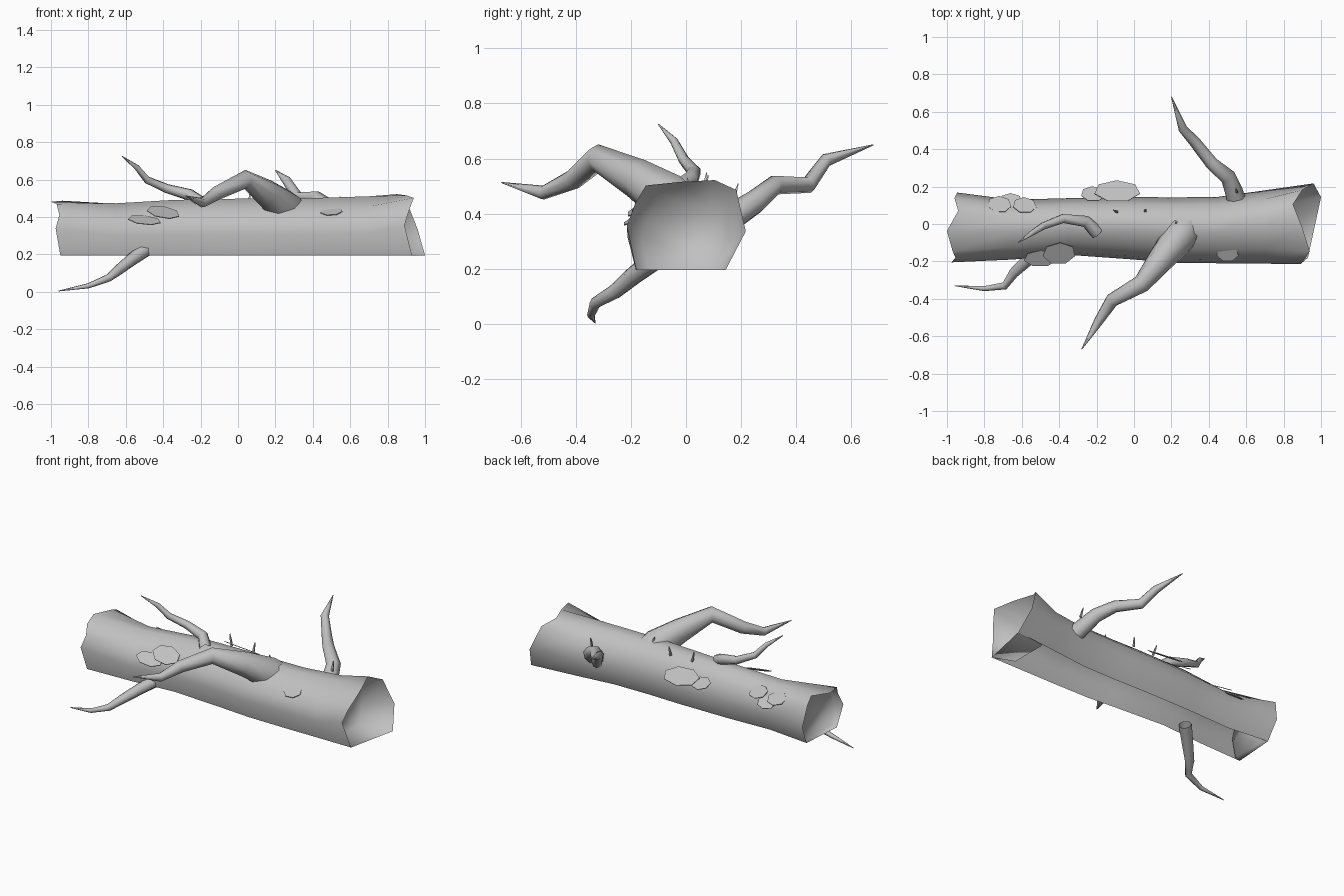
import bpy, bmesh, math
from mathutils import Vector, Matrix

if "Cube" in bpy.data.objects:
    bpy.data.objects.remove(bpy.data.objects["Cube"])

bark = bpy.data.materials.new("bark_grey")
bark.diffuse_color = (0.53, 0.53, 0.53, 1)
bark.use_nodes = True
bark.node_tree.nodes["Principled BSDF"].inputs["Base Color"].default_value = bark.diffuse_color


def finish(name, bm, angle=40):
    bmesh.ops.recalc_face_normals(bm, faces=bm.faces)
    me = bpy.data.meshes.new(name)
    bm.to_mesh(me)
    bm.free()
    me.materials.append(bark)
    ob = bpy.data.objects.new(name, me)
    bpy.context.collection.objects.link(ob)
    bpy.ops.object.select_all(action='DESELECT')
    ob.select_set(True)
    bpy.context.view_layer.objects.active = ob
    bpy.ops.object.shade_smooth_by_angle(angle=math.radians(angle))
    return ob


def bridge(bm, a, b, closed):
    n = len(a)
    for i in range(n if closed else n - 1):
        j = (i + 1) % n
        bm.faces.new((a[i], a[j], b[j], b[i]))


# Hollow trunk, open underneath: profiles run front bottom, over the top, to back bottom
END = [(.08, 0), (0, .49), (.07, .74), (.16, .94), (.45, .98),
       (.74, 1), (.92, .89), (1, .43), (.83, 0)]
MIDDLE = [(.08, 0), (0, .37), (.05, .61), (.21, .81), (.46, .98),
          (.68, .97), (.88, .77), (1, .41), (.83, 0)]
LEFT = [-.95, -.975, -.955, -.97, -1.0, -.94, -.96, -.945, -.93]
RIGHT = [.93, .89, .915, .94, .90, .85, .90, .96, 1.0]
# x, front y, back y, top z
STATIONS = [(None, -.205, .168, .487), (-.65, -.19, .13, .479), (-.35, -.165, .138, .497),
            (0, -.19, .145, .504), (.2, -.207, .142, .507), (.45, -.21, .145, .509),
            (.7, -.212, .18, .517), (None, -.215, .217, .522)]
FLOOR = .195


def trunk():
    bm = bmesh.new()
    rings = []
    for k, (x, y0, y1, top) in enumerate(STATIONS):
        ends = LEFT if k == 0 else RIGHT
        rings.append([bm.verts.new((ends[i] if x is None else x,
                                    y0 + (y1 - y0) * u, FLOOR + (top - FLOOR) * v))
                      for i, (u, v) in enumerate(END if x is None else MIDDLE)])
    for a, b in zip(rings, rings[1:]):
        bridge(bm, a, b, False)
    # Broken ends: a nearly flush face on the left, a shallow bowl on the right
    for ring, x, s in ((rings[0], -.91, .95), (rings[-1], .79, .74)):
        inner = [bm.verts.new((x, v.co.y * s, FLOOR + .004 + (v.co.z - FLOOR) * s)) for v in ring]
        bridge(bm, ring, inner, True)
        bm.faces.new(inner)
    finish("trunk", bm, 95)


def branch(name, path, sides=7, base=False):
    """Tapered, crooked tube; each path point is x, y, z, radius."""
    bm = bmesh.new()
    pts = [Vector(p[:3]) for p in path]
    normal, rings = None, []
    for i, p in enumerate(pts):
        t = (pts[min(i + 1, len(pts) - 1)] - pts[max(i - 1, 0)]).normalized()
        if normal is None:
            normal = t.orthogonal()
        normal = (normal - t * normal.dot(t)).normalized()
        side = t.cross(normal)
        r = path[i][3]
        rings.append([bm.verts.new(p + r * (math.cos(a) * normal + math.sin(a) * side))
                      for a in (2 * math.pi * k / sides for k in range(sides))])
    for a, b in zip(rings, rings[1:]):
        bridge(bm, a, b, True)
    bm.faces.new(rings[-1])
    if base:
        bm.faces.new(rings[0])
    finish(name, bm, 60)


def shelf(name, x, y, z, rx, ry, tilt, turn=0, sides=7):
    """Thin polygonal bracket fungus, outer edge drooping."""
    bm = bmesh.new()
    bmesh.ops.create_cone(bm, cap_ends=True, segments=sides, radius1=1, radius2=1, depth=1)
    m = (Matrix.Translation((x, y, z)) @ Matrix.Rotation(math.radians(turn), 4, 'Y')
         @ Matrix.Rotation(math.radians(tilt), 4, 'X') @ Matrix.Diagonal((rx, ry, .004, 1)))
    bm.transform(m)
    finish(name, bm, 30)


def twig(name, base, lean):
    """Short splinter standing on the trunk."""
    p = Vector(base)
    tip = p + Vector(lean)
    branch(name, [(*p, .008), (*p.lerp(tip, .6), .006), (*tip, .002)], 4)


trunk()

# Branches
branch("front_branch", [(.29, .0, .40, .095), (.25, -.06, .455, .095), (.16, -.17, .525, .075),
                        (.04, -.32, .602, .05), (-.12, -.41, .525, .038),
                        (-.19, -.52, .476, .026), (-.28, -.67, .513, .002)], base=True)
branch("back_branch", [(.55, .11, .355, .055), (.53, .18, .395, .05), (.5, .255, .445, .044),
                       (.415, .325, .505, .036), (.32, .445, .505, .031),
                       (.26, .51, .595, .025), (.2, .68, .65, .002)])
branch("top_branch", [(-.2, -.045, .475, .038), (-.26, .015, .52, .032), (-.38, .03, .552, .025),
                      (-.485, -.01, .598, .02), (-.54, -.045, .665, .015), (-.62, -.1, .725, .002)])
branch("low_branch", [(-.48, -.11, .235, .04), (-.57, -.195, .17, .034), (-.64, -.26, .115, .028),
                      (-.69, -.33, .075, .021), (-.8, -.345, .032, .014), (-.96, -.33, .004, .002)])

# Bracket fungi: x, y, z, half width, half depth, tilt, turn
SHELVES = [(-.5, -.185, .383, .09, .05, 28, 6), (-.4, -.158, .425, .09, .066, 28, 10),
           (.5, -.16, .43, .06, .045, 28, -4),
           (-.09, .175, .425, .125, .068, -32, 4), (-.22, .16, .41, .065, .048, -32, 8),
           (-.72, .105, .425, .065, .052, -32, 6), (-.66, .125, .39, .062, .046, -32, 0),
           (-.585, .1, .43, .064, .05, -32, 8)]
for i, s in enumerate(SHELVES):
    shelf(f"bracket_fungus_{i + 1}", *s)

# Splinters on the top and beside the back branch
TWIGS = [((-.09, .065, .48), (-.02, .01, .07)), ((.06, .07, .48), (.005, .01, .06)),
         ((.23, .01, .49), (-.01, -.005, .04)), ((.55, .17, .45), (-.005, .02, .06))]
for i, t in enumerate(TWIGS):
    twig(f"splinter_{i + 1}", *t)
